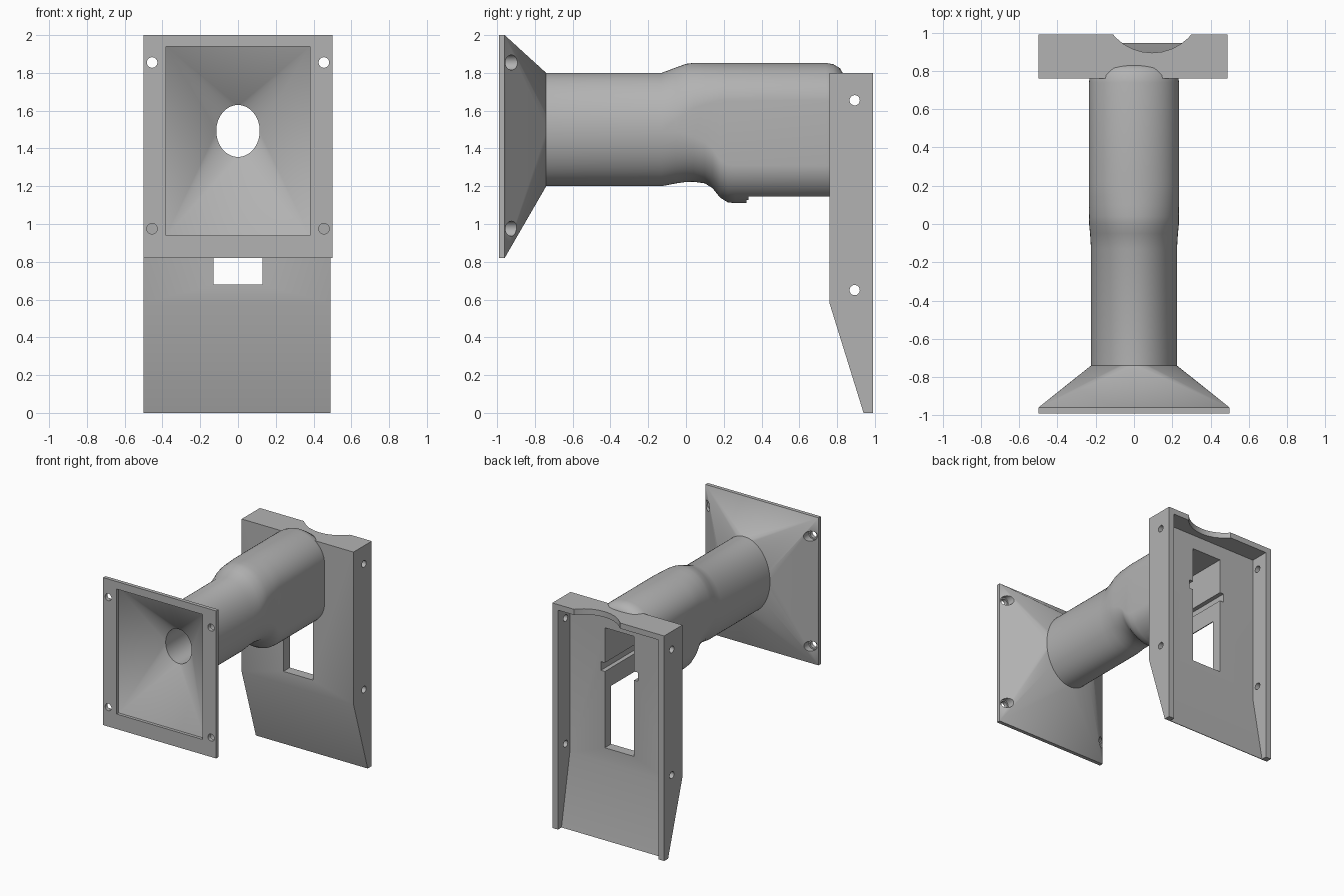
import bpy, bmesh, math

cube = bpy.data.objects.get("Cube")
if cube:
    bpy.data.objects.remove(cube, do_unlink=True)

gray = bpy.data.materials.new("plain gray")
gray.use_nodes = True
COLOR = (0.45, 0.45, 0.45, 1)
gray.diffuse_color = COLOR
gray.node_tree.nodes["Principled BSDF"].inputs["Base Color"].default_value = COLOR


def make(name, bm):
    bmesh.ops.recalc_face_normals(bm, faces=bm.faces)
    mesh = bpy.data.meshes.new(name)
    bm.to_mesh(mesh)
    bm.free()
    mesh.materials.append(gray)
    obj = bpy.data.objects.new(name, mesh)
    bpy.context.collection.objects.link(obj)
    return obj


def loft(name, rings):
    """Skin closed rings of equal length and cap both ends."""
    bm = bmesh.new()
    rows = [[bm.verts.new(p) for p in ring] for ring in rings]
    for a, b in zip(rows, rows[1:]):
        for i in range(len(a)):
            j = (i + 1) % len(a)
            bm.faces.new((a[i], a[j], b[j], b[i]))
    bm.faces.new(rows[0])
    bm.faces.new(rows[-1])
    return make(name, bm)


def hull(name, points):
    bm = bmesh.new()
    for p in points:
        bm.verts.new(p)
    bmesh.ops.convex_hull(bm, input=bm.verts)
    return make(name, bm)


def rect(y, x, z0, z1):
    return [(-x, y, z0), (x, y, z0), (x, y, z1), (-x, y, z1)]


def section(y, bottom, top, rx, cap, n=64):
    """Oval with straight sides; cap is the height of its round ends."""
    cap = min(cap, (top - bottom) / 2)
    ring = []
    for i in range(n):
        t = 2 * math.pi * (i + 0.5) / n
        base = top - cap if math.sin(t) > 0 else bottom + cap
        ring.append((rx * math.cos(t), y, base + cap * math.sin(t)))
    return ring


def box(name, x, y0, y1, z0, z1):
    return loft(name, [rect(y0, x, z0, z1), rect(y1, x, z0, z1)])


def extrude_x(name, profile, x0, x1):
    return loft(name, [[(x, y, z) for y, z in profile] for x in (x0, x1)])


def cylinder(name, center, radius, half, axis):
    rings = []
    for s in (-half, half):
        ring = []
        for i in range(32):
            t = 2 * math.pi * i / 32
            u, v = radius * math.cos(t), radius * math.sin(t)
            d = {"x": (s, u, v), "y": (u, s, v), "z": (u, v, s)}[axis]
            ring.append([c + e for c, e in zip(center, d)])
        rings.append(ring)
    return loft(name, rings)


def cut(obj, cutters):
    bpy.context.view_layer.objects.active = obj
    for c in cutters:
        c.hide_render = True
        mod = obj.modifiers.new("cut", "BOOLEAN")
        mod.operation = "DIFFERENCE"
        mod.solver = "EXACT"
        mod.object = c
        bpy.ops.object.modifier_apply(modifier=mod.name)


# Main parts
front_flare = hull("front_flare", rect(-0.99, 0.5, 0.82, 2) + rect(-0.96, 0.5, 0.82, 2)
                   + section(-0.74, 1.2, 1.8, 0.225, 1))

tube = loft("tube", [section(*s) for s in (
    (-0.74, 1.2, 1.8, 0.225, 0.3), (-0.13, 1.2, 1.8, 0.225, 0.3),
    (-0.05, 1.215, 1.83, 0.23, 0.29), (0.0, 1.222, 1.848, 0.235, 0.27),
    (0.04, 1.223, 1.853, 0.235, 0.25), (0.1, 1.215, 1.853, 0.235, 0.23),
    (0.14, 1.19, 1.853, 0.235, 0.22), (0.18, 1.14, 1.853, 0.235, 0.21),
    (0.22, 1.115, 1.853, 0.235, 0.21), (0.26, 1.11, 1.853, 0.235, 0.21),
    (0.74, 1.11, 1.853, 0.235, 0.21), (0.78, 1.11, 1.846, 0.232, 0.21),
    (0.815, 1.11, 1.825, 0.225, 0.21), (0.835, 1.11, 1.79, 0.215, 0.21))])

back_bracket = extrude_x("back_bracket", [
    (0.76, 1.8), (0.99, 1.8), (0.99, 0), (0.94, 0), (0.76, 0.58)], -0.5, 0.49)

# Shared cutters: funnel mouth, bore, and rear pocket with side grooves
funnel = hull("funnel", rect(-1.05, 0.38, 0.94, 1.94) + rect(-0.965, 0.38, 0.94, 1.94)
              + section(-0.75, 1.355, 1.63, 0.115, 1))
bore = loft("bore", [section(y, 1.355, 1.63, 0.115, 1) for y in (-0.77, 0.5)])
pocket = box("pocket", 0.13, 0.33, 0.9, 0.68, 1.64)
groove = box("groove", 0.165, 0.33, 0.9, 1.29, 1.36)
underside = box("underside", 0.4, 0.32, 0.9, 1.0, 1.128)

# Bolt holes in the flare, with counterbores behind
flare_holes = []
for x in (-0.455, 0.455):
    for z in (0.975, 1.855):
        flare_holes.append(cylinder("bolt_hole", (x, -1, z), 0.028, 0.2, "y"))
        flare_holes.append(cylinder("counterbore", (x, -0.76, z), 0.04, 0.2, "y"))

# Bracket hollow, cross holes and the scalloped top edge
hollow = extrude_x("hollow", [
    (0.84, 1.755), (1.1, 1.755), (1.1, -0.1), (0.964, -0.1), (0.84, 0.56)], -0.45, 0.44)
side_holes = [cylinder("side_hole", (0, 0.893, z), 0.027, 0.7, "x") for z in (0.65, 1.655)]
scallop = cylinder("scallop", (0.095, 1.163, 1.8), 0.268, 0.1, "z")

cut(front_flare, [funnel, bore] + flare_holes)
cut(tube, [bore, pocket, groove, underside])
cut(back_bracket, [hollow, pocket, groove, scallop] + side_holes)

for c in [funnel, bore, pocket, groove, underside, hollow, scallop] + flare_holes + side_holes:
    bpy.data.objects.remove(c, do_unlink=True)

# Smooth rounded areas, keep edges sharp
for obj in (front_flare, tube, back_bracket):
    bpy.ops.object.select_all(action="DESELECT")
    obj.select_set(True)
    bpy.context.view_layer.objects.active = obj
    bpy.ops.object.shade_smooth_by_angle(angle=math.radians(30))
